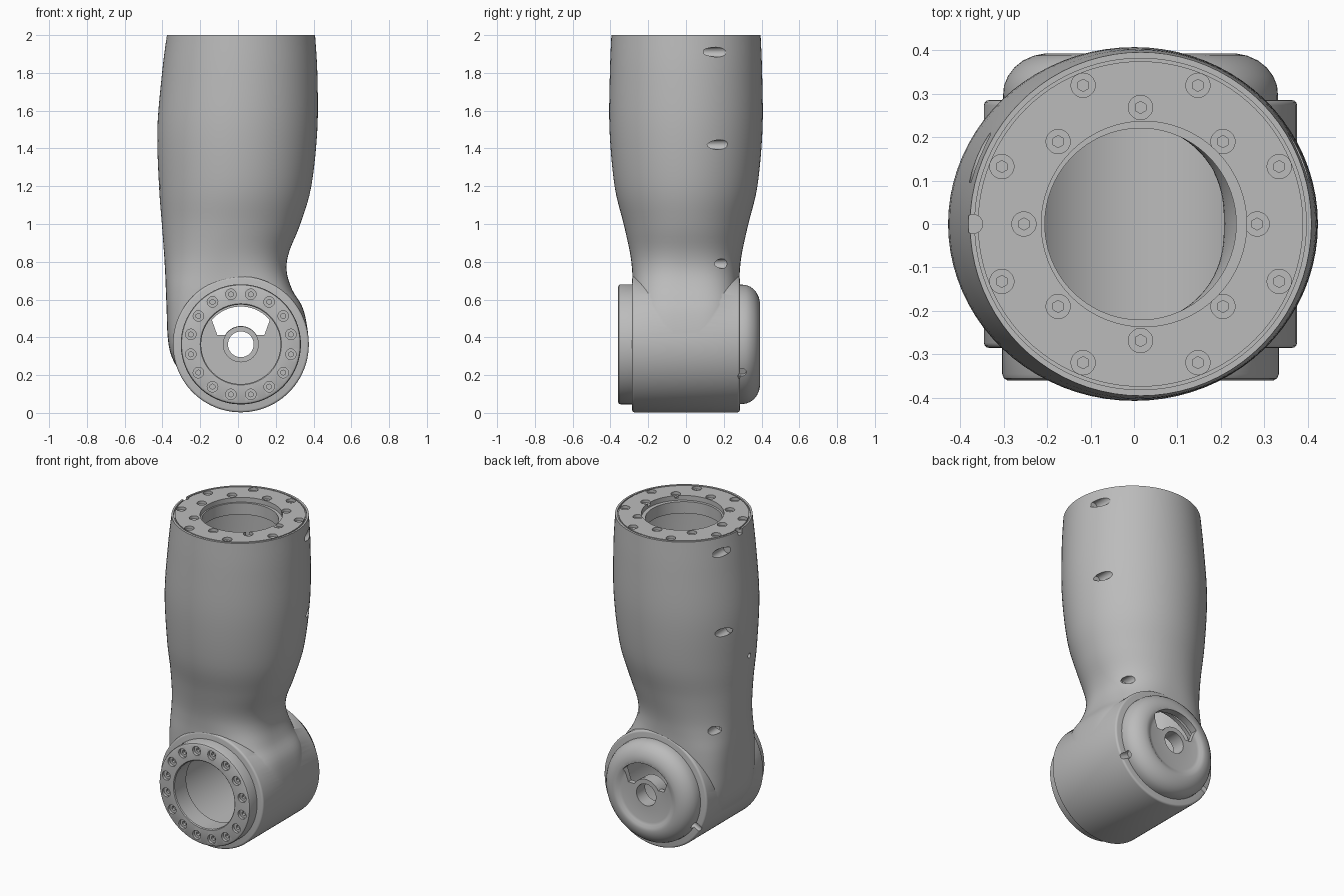
import bpy
import bmesh
import math
from mathutils import Matrix, Vector

cube = bpy.data.objects.get("Cube")
if cube:
    bpy.data.objects.remove(cube, do_unlink=True)

CX, CZ = 0.015, 0.363      # axis of the lower joint
BACK, UP = Vector((0, 1, 0)), Vector((0, 0, 1))
AXIS = Vector((CX, 0, CZ))

grey = bpy.data.materials.new("light grey")
grey.use_nodes = True
grey.diffuse_color = (0.5, 0.5, 0.5, 1)
grey.node_tree.nodes["Principled BSDF"].inputs["Base Color"].default_value = (0.5, 0.5, 0.5, 1)


def finish(name, bm):
    bmesh.ops.recalc_face_normals(bm, faces=bm.faces)
    mesh = bpy.data.meshes.new(name)
    bm.to_mesh(mesh)
    bm.free()
    mesh.materials.append(grey)
    obj = bpy.data.objects.new(name, mesh)
    bpy.context.collection.objects.link(obj)
    return obj


def boolean(target, operation, tool):
    mod = target.modifiers.new(operation, "BOOLEAN")
    mod.operation, mod.solver, mod.object = operation, "EXACT", tool
    bpy.context.view_layer.objects.active = target
    bpy.ops.object.modifier_apply(modifier=mod.name)
    bpy.data.objects.remove(tool, do_unlink=True)


def cylinders(name, items, sides=48):
    """Each item is start point, end point, radius."""
    bm = bmesh.new()
    for start, end, radius in items:
        start, end = Vector(start), Vector(end)
        turn = (end - start).to_track_quat("Z", "Y").to_matrix().to_4x4()
        bmesh.ops.create_cone(bm, cap_ends=True, segments=sides, radius1=radius, radius2=radius,
                              depth=(end - start).length,
                              matrix=Matrix.Translation((start + end) / 2) @ turn)
    return finish(name, bm)


def lathe(name, profile, sides=96):
    """Closed (radius, y) profile turned about the joint axis."""
    bm = bmesh.new()
    rings = []
    for i in range(sides):
        a = math.tau * i / sides
        rings.append([bm.verts.new((CX + r * math.cos(a), y, CZ + r * math.sin(a)))
                      for r, y in profile])
    for i in range(sides):
        a, b = rings[i], rings[(i + 1) % sides]
        for j in range(len(profile)):
            k = (j + 1) % len(profile)
            bm.faces.new((a[j], a[k], b[k], b[j]))
    return finish(name, bm)


# Limb sections: height, left edge, right edge, half depth, squareness
SECTIONS = [
    (2.0, -.377, .408, .395, 2), (1.8, -.402, .42, .403, 2), (1.5, -.427, .42, .405, 2),
    (1.2, -.418, .388, .378, 2), (1.0, -.403, .33, .33, 2.05), (.85, -.392, .27, .297, 2.2),
    (.75, -.386, .258, .285, 2.5), (.65, -.382, .288, .282, 3), (.55, -.378, .345, .281, 3.4),
    (.4, -.372, .372, .28, 3.6), (.3, -.352, .355, .28, 3.6), (.2, -.3, .3, .28, 3.6)]


def smooth_sections(steps=5):
    out = []
    for i in range(len(SECTIONS) - 1):
        quad = [SECTIONS[min(max(i + d, 0), len(SECTIONS) - 1)] for d in (-1, 0, 1, 2)]
        for s in range(steps):
            t = s / steps
            out.append([b + t / 2 * (c - a + t * (2 * a - 5 * b + 4 * c - d + t * (3 * (b - c) + d - a)))
                        for a, b, c, d in zip(*quad)])
    return out + [list(SECTIONS[-1])]


def loft(name, sections, inset=0, sides=80):
    bm = bmesh.new()
    rings = []
    for z, left, right, depth, n in sections:
        ring = []
        for i in range(sides):
            a = math.tau * i / sides
            c, s = math.cos(a), math.sin(a)
            x = (left + right) / 2 + ((right - left) / 2 - inset) * math.copysign(abs(c) ** (2 / n), c)
            ring.append(bm.verts.new((x, (depth - inset) * math.copysign(abs(s) ** (2 / n), s), z)))
        rings.append(ring)
    for a, b in zip(rings, rings[1:]):
        for i in range(sides):
            k = (i + 1) % sides
            bm.faces.new((a[i], a[k], b[k], b[i]))
    bm.faces.new(rings[0])
    bm.faces.new(rings[-1])
    return finish(name, bm)


def polar(count, radius, offset=0.0):
    for i in range(count):
        a = math.tau * (i + offset) / count
        yield radius * math.cos(a), radius * math.sin(a)


def screw_holes(target, points, inward):
    boolean(target, "DIFFERENCE", cylinders(
        "counterbores", [(p - inward * .02, p + inward * .018, .028) for p in points], 20))
    boolean(target, "DIFFERENCE", cylinders(
        "sockets", [(p + inward * .01, p + inward * .035, .014) for p in points], 6))


# Main shell: limb joined to the joint barrel
sections = smooth_sections()
shell = loft("limb_shell", sections)
barrel = cylinders("barrel", [(AXIS - BACK * .285, AXIS + BACK * .285, .36)], 96)
bevel = barrel.modifiers.new("edge", "BEVEL")
bevel.width, bevel.segments = .012, 3
boolean(shell, "UNION", barrel)

# Hollow interior and barrel openings
boolean(shell, "DIFFERENCE", loft("cavity", [s for s in sections if .36 < s[0] < 1.93], .05))
boolean(shell, "DIFFERENCE", cylinders("joint_cavity", [(AXIS - BACK * .25, AXIS + BACK * .26, .3)], 96))
boolean(shell, "DIFFERENCE", cylinders("joint_bore", [(AXIS - BACK * .4, AXIS + BACK * .4, .25)], 96))

# Top flange: stepped bore, rim groove, key notch and two rings of screws
top = Vector((CX, 0, 2))
boolean(shell, "DIFFERENCE", cylinders("bore", [(top - UP * .2, top + UP * .1, .22)], 96))
step = top + Vector((.008, 0, 0))
boolean(shell, "DIFFERENCE", cylinders("bore_step", [(step - UP * .03, step + UP * .1, .236)], 96))
groove = lathe("groove", [(.374, -.01), (.381, -.01), (.381, .05), (.374, .05)])
groove.data.transform(Matrix.Translation(top) @ Matrix.Rotation(math.pi / 2, 4, "X")
                      @ Matrix.Translation(-AXIS))
boolean(shell, "DIFFERENCE", groove)
boolean(shell, "DIFFERENCE", cylinders("key_notch", [((-.37, 0, 1.97), (-.37, 0, 2.1), .022)], 24))
for radius, offset in ((.268, 0), (.345, .5)):
    screw_holes(shell, [top + Vector((x, y, 0)) for x, y in polar(8, radius, offset)], -UP)

# Glancing screw holes drilled from the back on both sides
drills = []
for z, y in ((1.91, .165), (1.42, .18), (.79, .19)):
    _, left, right, depth, n = min(sections, key=lambda s: abs(s[0] - z))
    reach = (right - left) / 2 * (1 - (y / depth) ** n) ** (1 / n)
    for side in (-1, 1):
        x = (left + right) / 2 + side * reach
        drills.append(((x, y - .07, z), (x, .6, z), .026))
boolean(shell, "DIFFERENCE", cylinders("drills", drills, 24))
boolean(shell, "DIFFERENCE", cylinders("side_port", [((-.5, -.04, 1.2), (-.39, -.04, 1.2), .016)], 16))

# Front mounting ring
ring = lathe("front_ring", [(.21, -.24), (.21, -.355), (.215, -.36), (.305, -.36), (.314, -.355),
                            (.318, -.345), (.318, -.26), (.29, -.24)])
screw_holes(ring, [AXIS + Vector((x, -.36, z)) for x, z in polar(16, .27, .5)], BACK)

# Rounded back cap with hub hole
cap = lathe("back_cap", [(.068, .29), (.068, .376), (.17, .376), (.185, .38), (.2, .39), (.22, .392),
                         (.245, .387), (.27, .376), (.29, .36), (.305, .34), (.314, .318),
                         (.316, .295), (.316, .255), (.28, .255), (.28, .31), (.24, .345),
                         (.095, .345), (.095, .29)])

# Fan shaped window over the hub
fan = [(.2 * math.cos(math.radians(a)), .2 * math.sin(math.radians(a))) for a in range(40, 141, 5)]
fan += [(-.125, .05)]
fan += [(.097 * math.cos(math.radians(a)), .097 * math.sin(math.radians(a))) for a in range(150, 29, -10)]
fan += [(.125, .05)]
bm = bmesh.new()
face = bm.faces.new([bm.verts.new(AXIS + Vector((x, .2, z))) for x, z in fan])
extruded = bmesh.ops.extrude_face_region(bm, geom=[face])["geom"]
bmesh.ops.translate(bm, vec=BACK * .4, verts=[v for v in extruded if isinstance(v, bmesh.types.BMVert)])
boolean(cap, "DIFFERENCE", finish("fan", bm))

# Pry slots where the cap meets the shell
for target in (shell, cap):
    slots = []
    for side in (-1, 1):
        out = Vector((side * math.cos(.49), 0, -math.sin(.49)))
        slots.append((AXIS + BACK * .297 + out * .295, AXIS + BACK * .297 + out * .45, .022))
    boolean(target, "DIFFERENCE", cylinders("pry_slots", slots, 20))

# Smooth shading with crisp edges
bpy.ops.object.select_all(action="DESELECT")
for obj in (shell, ring, cap):
    obj.select_set(True)
bpy.context.view_layer.objects.active = shell
bpy.ops.object.shade_smooth_by_angle(angle=math.radians(32))
